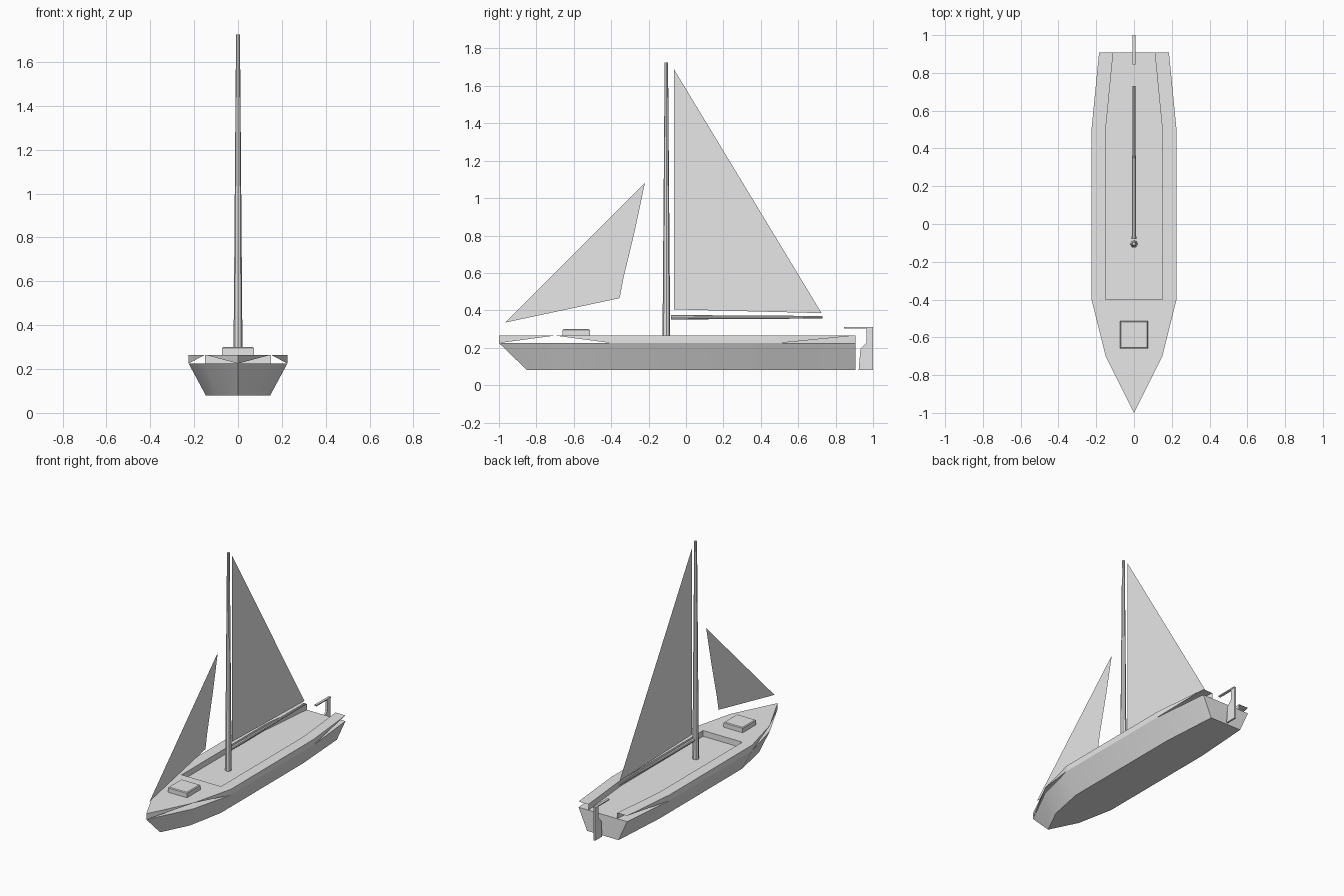
import bpy, bmesh, math
from mathutils import Vector

cube = bpy.data.objects.get("Cube")
if cube:
    bpy.data.objects.remove(cube, do_unlink=True)

# Single plain grey material
grey = bpy.data.materials.new("plain_grey")
grey.use_nodes = True
colour = (0.8, 0.8, 0.8, 1)
grey.diffuse_color = colour
for node in grey.node_tree.nodes:
    if node.type == 'BSDF_PRINCIPLED':
        node.inputs["Base Color"].default_value = colour


def finish(name, bm, smooth=False, weld=True):
    if weld:
        bmesh.ops.remove_doubles(bm, verts=bm.verts, dist=0.0005)
    bmesh.ops.recalc_face_normals(bm, faces=bm.faces)
    mesh = bpy.data.meshes.new(name)
    bm.to_mesh(mesh)
    bm.free()
    mesh.materials.append(grey)
    obj = bpy.data.objects.new(name, mesh)
    bpy.context.collection.objects.link(obj)
    if smooth:
        bpy.ops.object.select_all(action='DESELECT')
        obj.select_set(True)
        bpy.context.view_layer.objects.active = obj
        bpy.ops.object.shade_smooth_by_angle(angle=math.radians(25))
    return obj


def face(bm, points):
    return bm.faces.new([bm.verts.new(p) for p in points])


def loop(half, z):
    """Closed outline from a right half that starts at the stem."""
    mirrored = [(-x, y) for x, y in reversed(half) if x > 0]
    return [(x, y, z) for x, y in half + mirrored]


KEEL, SHEER, RAIL = 0.08, 0.225, 0.265
sheer = [(0, -1), (0.15, -0.7), (0.225, -0.4), (0.225, 0.5), (0.185, 0.907)]
bottom = [(0, -0.85), (0.095, -0.66), (0.147, -0.4), (0.147, 0.5), (0.12, 0.907)]
inner = [(0.15, -0.4), (0.15, 0.5), (0.11, 0.907)]

# Hull shell with a flat bottom, transom and cockpit floor
bm = bmesh.new()
low, high = loop(bottom, KEEL), loop(sheer, SHEER)
face(bm, low)
face(bm, high)
for i in range(len(low)):
    j = (i + 1) % len(low)
    face(bm, (low[i], low[j], high[j], high[i]))
finish("hull", bm, smooth=True)

# Raised foredeck with the bulkhead at the cockpit front
bm = bmesh.new()
face(bm, loop(sheer[:3], RAIL))
x, y = inner[0]
face(bm, [(-x, y, SHEER), (x, y, SHEER), (x, y, RAIL), (-x, y, RAIL)])
finish("foredeck", bm)

# Side decks: top strip, coaming and outer strake, open towards bow and stern
for side, s in (("left", 1), ("right", -1)):
    def at(p, z):
        return Vector((s * p[0], p[1], z))

    bm = bmesh.new()
    for k in range(2):
        a, b = sheer[k + 2], sheer[k + 3]
        c, d = inner[k], inner[k + 1]
        face(bm, [at(a, RAIL), at(b, RAIL), at(d, RAIL), at(c, RAIL)])
        face(bm, [at(c, SHEER), at(d, SHEER), at(d, RAIL), at(c, RAIL)])
    stem, shoulder, beam, quarter, stern = sheer
    face(bm, [at(beam, SHEER), at(quarter, SHEER), at(quarter, RAIL), at(beam, RAIL)])
    face(bm, [at(stem, SHEER), at(stem, RAIL), at(shoulder, RAIL)])
    face(bm, [at(shoulder, RAIL), at(beam, RAIL), at(beam, SHEER)])
    face(bm, [at(quarter, SHEER), at(quarter, RAIL), at(stern, RAIL)])
    finish(side + "_side_deck", bm)

# Fore hatch with a slightly softened top
bm = bmesh.new()
bmesh.ops.create_cube(bm, size=1)
for v in bm.verts:
    v.co = Vector((v.co.x * 0.146, v.co.y * 0.146 - 0.587, 0.28 + v.co.z * 0.04))
top_edges = [e for e in bm.edges if all(v.co.z > 0.29 for v in e.verts)]
bmesh.ops.bevel(bm, geom=top_edges, offset=0.005, segments=1, affect='EDGES')
finish("fore_hatch", bm)


# Tapered spars
def spar(name, start, end, r1, r2):
    start, end = Vector(start), Vector(end)
    axis = end - start
    bm = bmesh.new()
    bmesh.ops.create_cone(bm, cap_ends=True, segments=8, radius1=r1, radius2=r2,
                          depth=axis.length)
    turn = axis.to_track_quat('Z', 'Y').to_matrix()
    for v in bm.verts:
        v.co = turn @ v.co + (start + end) / 2
    finish(name, bm)


spar("mast", (0, -0.105, SHEER), (0, -0.105, 1.725), 0.021, 0.009)
spar("boom", (0, -0.08, 0.363), (0, 0.73, 0.363), 0.012, 0.007)

# Sails as thin sheets on the centreline
sails = {
    "main_sail": [(-0.065, 1.69), (-0.065, 0.405), (0.725, 0.385)],
    "jib": [(-0.22, 1.08), (-0.965, 0.335), (-0.355, 0.465), (-0.335, 0.57), (-0.275, 0.82)],
}
for name, outline in sails.items():
    bm = bmesh.new()
    face(bm, [(0, y, z) for y, z in outline])
    finish(name, bm)


# Rudder blade and tiller as plates extruded across the centreline
def plate(name, outline, half_width):
    bm = bmesh.new()
    f = face(bm, [(-half_width, y, z) for y, z in outline])
    made = bmesh.ops.extrude_face_region(bm, geom=[f])["geom"]
    bmesh.ops.translate(bm, vec=(2 * half_width, 0, 0),
                        verts=[g for g in made if isinstance(g, bmesh.types.BMVert)])
    finish(name, bm)


plate("rudder", [(0.923, KEEL), (1, KEEL), (1, 0.303), (0.965, 0.303),
                 (0.965, 0.227), (0.933, 0.195)], 0.006)
plate("tiller", [(0.845, 0.303), (1, 0.303), (1, 0.311), (0.845, 0.311)], 0.008)
